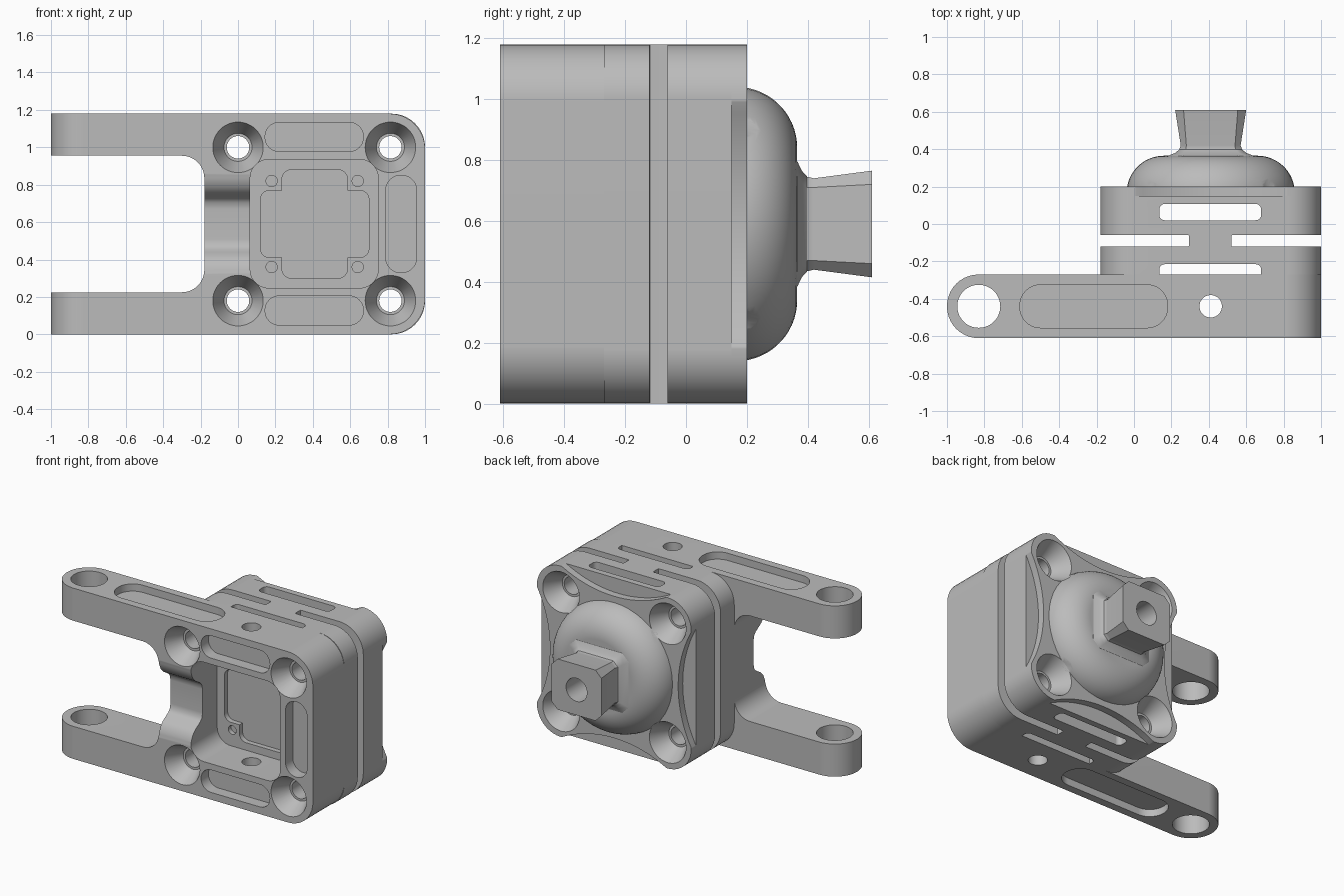
import bpy, bmesh
from math import cos, sin, pi, radians

cube = bpy.data.objects.get("Cube")
if cube:
    bpy.data.objects.remove(cube, do_unlink=True)

metal = bpy.data.materials.new("satin grey")
metal.use_nodes = True
metal.diffuse_color = (0.5, 0.5, 0.5, 1)
metal.node_tree.nodes["Principled BSDF"].inputs["Base Color"].default_value = (0.5, 0.5, 0.5, 1)

CX, CZ = 0.41, 0.59      # centre of the square body
HEIGHT = 1.18
FRONT, JOIN = -0.61, -0.27


def rrect(a0, a1, b0, b1, r, n=10):
    """Outline of a rectangle with rounded corners."""
    corners = [(a1 - r, b1 - r), (a0 + r, b1 - r), (a0 + r, b0 + r), (a1 - r, b0 + r)]
    return [(ca + r * cos((k + i / n) * pi / 2), cb + r * sin((k + i / n) * pi / 2))
            for k, (ca, cb) in enumerate(corners) for i in range(n + 1)]


def circle(ca, cb, r, n=48):
    return [(ca + r * cos(2 * pi * i / n), cb + r * sin(2 * pi * i / n)) for i in range(n)]


def loft(name, axis, rings):
    """Solid skinned through (outline, height) rings along an axis."""
    place = {"x": lambda a, b, h: (h, a, b),
             "y": lambda a, b, h: (a, h, b),
             "z": lambda a, b, h: (a, b, h)}[axis]
    bm = bmesh.new()
    loops = [[bm.verts.new(place(a, b, h)) for a, b in pts] for pts, h in rings]
    for low, high in zip(loops, loops[1:]):
        for i in range(len(low)):
            j = (i + 1) % len(low)
            bm.faces.new((low[i], low[j], high[j], high[i]))
    bm.faces.new(loops[0][::-1])
    bm.faces.new(loops[-1])
    bmesh.ops.recalc_face_normals(bm, faces=bm.faces)
    mesh = bpy.data.meshes.new(name)
    bm.to_mesh(mesh)
    bm.free()
    mesh.materials.append(metal)
    obj = bpy.data.objects.new(name, mesh)
    bpy.context.collection.objects.link(obj)
    return obj


def prism(name, axis, pts, h0, h1):
    return loft(name, axis, [(pts, h0), (pts, h1)])


def lathe(name, ca, cb, profile):
    return loft(name, "y", [(circle(ca, cb, r), y) for r, y in profile])


def activate(obj):
    bpy.ops.object.select_all(action="DESELECT")
    obj.select_set(True)
    bpy.context.view_layer.objects.active = obj


def boolean(obj, tool, operation="DIFFERENCE"):
    activate(obj)
    mod = obj.modifiers.new("cut", "BOOLEAN")
    mod.operation, mod.solver, mod.object = operation, "EXACT", tool
    bpy.ops.object.modifier_apply(modifier=mod.name)


def cut(targets, tools):
    for tool in tools:
        for obj in targets:
            boolean(obj, tool)
        bpy.data.objects.remove(tool, do_unlink=True)


# Fork bracket: rounded arm ends, rounded right corners
bracket = prism("fork_bracket", "z", rrect(-1, 1.5, FRONT, JOIN, 0.169), 0, HEIGHT)
outline = prism("outline", "y", rrect(-1.6, 1, 0, HEIGHT, 0.19), -1, 0)
boolean(bracket, outline, "INTERSECT")
bpy.data.objects.remove(outline, do_unlink=True)

# Gap between the arms, front pocket and its stepped floor
tools = [prism("gap", "y", rrect(-1.6, -0.18, 0.225, 0.955, 0.12), -1, 0),
         prism("pocket", "y", rrect(0.065, 0.75, 0.248, 0.935, 0.1), -0.8, -0.32)]
for hw, hh in ((0.29, 0.18), (0.175, 0.29)):
    tools.append(prism("step", "y", rrect(CX - hw, CX + hw, CZ - hh, CZ + hh, 0.05), -0.4, -0.285))
for sx in (-1, 1):
    for sz in (-1, 1):
        tools.append(prism("pin", "y", circle(CX + sx * 0.23, CZ + sz * 0.23, 0.03, 24), -0.4, -0.29))

# Shallow slots round the front face
for z in (0.05, 0.978):
    tools.append(prism("slot", "y", rrect(0.145, 0.67, z, z + 0.155, 0.075), -0.8, -0.53))
tools.append(prism("slot", "y", rrect(0.79, 0.955, 0.33, 0.85, 0.08), -0.8, -0.53))

# Pockets on the outer arm faces, pivot holes and cross hole
arm_slot = rrect(-0.61, 0.18, -0.555, -0.325, 0.11)
tools += [prism("arm_slot", "z", arm_slot, -0.2, 0.05),
          prism("arm_slot", "z", arm_slot, HEIGHT - 0.05, 1.4),
          prism("pivot", "z", circle(-0.83, -0.44, 0.115), -0.2, 1.4),
          prism("cross_hole", "z", circle(CX, -0.44, 0.06), -0.2, 1.4)]

# Curved saddle in the web beside the pocket
half = [(0.27, 0), (0.23, 0.008), (0.195, 0.025), (0.17, 0.048),
        (0.15, 0.08), (0.135, 0.105), (0.115, 0.122), (0.08, 0.13)]
saddle = [(-0.8, CZ + 0.27)] + [(FRONT + d, CZ + h) for h, d in half]
saddle += [(y, 2 * CZ - z) for y, z in reversed(saddle)]
tools.append(prism("saddle", "x", saddle, -0.4, 0.12))
cut([bracket], tools)

# Slotted body behind the bracket
square = rrect(-0.18, 1, 0, HEIGHT, 0.18)
body = prism("slotted_body", "y", square, JOIN, 0.15)
cut([body], [prism("slit", "z", rrect(-0.5, 0.295, -0.12, -0.06, 0.005, 2), -0.2, 1.4),
             prism("slit", "z", rrect(0.52, 1.4, -0.12, -0.06, 0.005, 2), -0.2, 1.4),
             prism("window", "z", rrect(0.135, 0.68, 0.02, 0.107, 0.03), -0.2, 1.4),
             prism("window", "z", rrect(0.135, 0.68, -0.32, -0.215, 0.03), -0.2, 1.4)])

# Back flange with scalloped sides
flange = prism("scalloped_flange", "y", square, 0.15, 0.2)
reach = 0.59 - 0.1 + 0.85
cut([flange], [prism("scallop", "y", circle(CX + dx * reach, CZ + dz * reach, 0.85, 128), 0.1, 0.3)
               for dx, dz in ((1, 0), (-1, 0), (0, 1), (0, -1))])

# Flat-topped dome
arc = [radians(a) for a in range(0, 91, 6)]
dome = lathe("dome", CX, CZ, [(0.45, 0.151)] + [(0.25 + 0.2 * cos(a), 0.165 + 0.2 * sin(a)) for a in arc])

# Countersunk bolt holes, running right through
bore = [(0.135, -0.8), (0.135, FRONT), (0.075, -0.49), (0.06, -0.49), (0.06, 0.08),
        (0.075, 0.08), (0.14, 0.2), (0.14, 0.5)]
cut([bracket, body, flange, dome],
    [lathe("bore", x, z, bore) for x in (0, 0.815) for z in (0.18, 1.0)])

# Flared square stem with chamfered corners and an end hole
sections = [(0.35, 0.235, 0.215, 0.05), (0.366, 0.225, 0.205, 0.05), (0.38, 0.19, 0.175, 0.04),
            (0.398, 0.168, 0.155, 0.035), (0.42, 0.16, 0.15, 0.03), (0.61, 0.19, 0.175, 0.045)]
stem = loft("square_stem", "y", [(rrect(CX - hx, CX + hx, CZ - hz, CZ + hz, r, 1), y)
                                 for y, hx, hz, r in sections])
cut([stem], [prism("end_hole", "y", circle(CX, CZ, 0.08), 0.4, 0.8)])

# Smooth the curved faces and keep the flats flat
for obj in (bracket, body, flange, dome, stem):
    activate(obj)
    bpy.ops.object.shade_smooth_by_angle(angle=radians(30))
    normals = obj.modifiers.new("normals", "WEIGHTED_NORMAL")
    normals.keep_sharp = True
